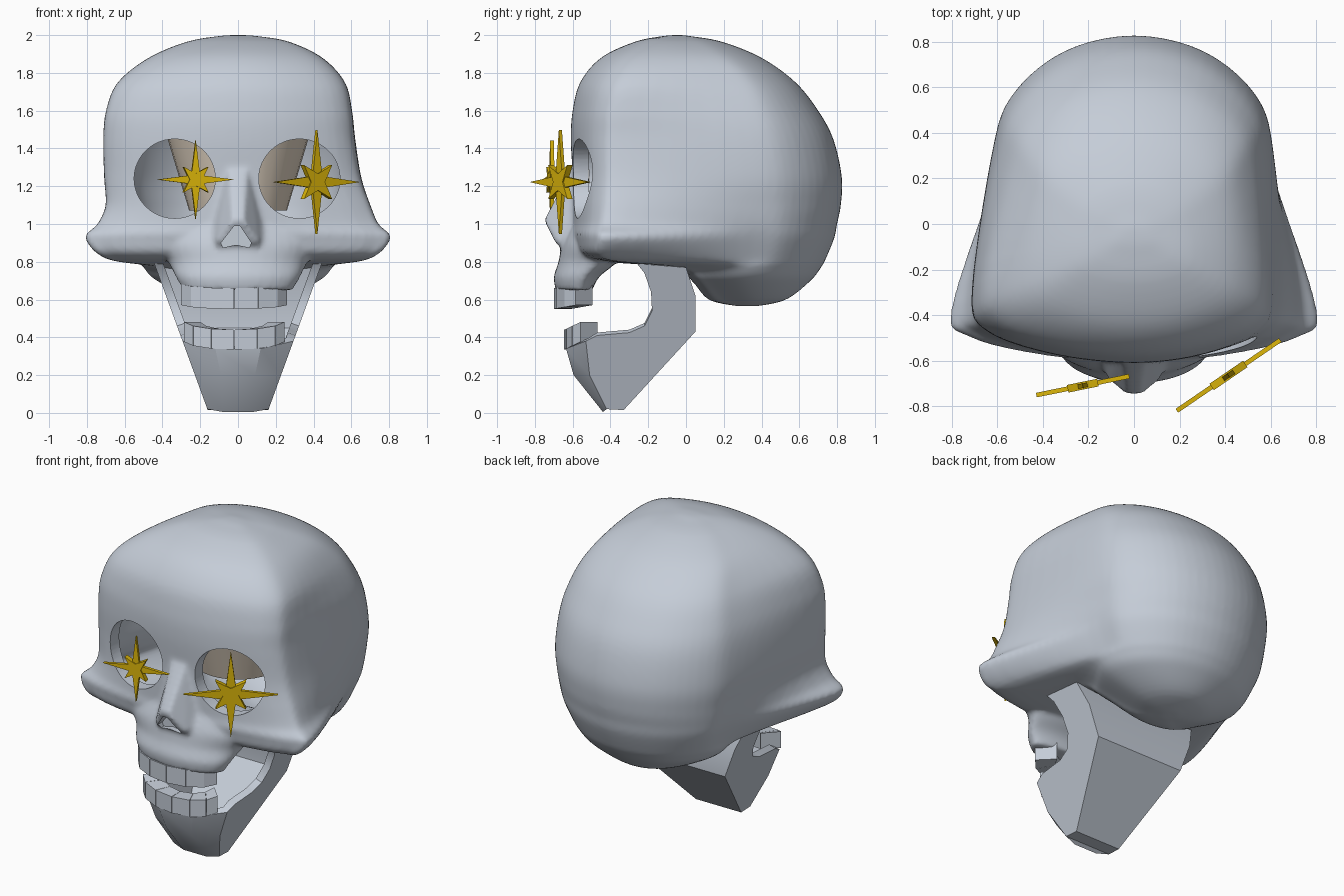
import bpy, bmesh, math
from mathutils import Vector, Matrix

cube = bpy.data.objects.get("Cube")
if cube:
    bpy.data.objects.remove(cube)


def material(name, rgb):
    m = bpy.data.materials.new(name)
    m.use_nodes = True
    m.diffuse_color = (*rgb, 1)
    m.node_tree.nodes["Principled BSDF"].inputs["Base Color"].default_value = (*rgb, 1)
    return m


BONE = material("blue grey bone", (0.56, 0.61, 0.685))
GOLD = material("gold", (0.72, 0.47, 0.003))
BEIGE = material("beige lining", (0.78, 0.68, 0.56))


def finish(bm, name, mat):
    bmesh.ops.remove_doubles(bm, verts=bm.verts, dist=0.0005)
    bmesh.ops.recalc_face_normals(bm, faces=bm.faces)
    me = bpy.data.meshes.new(name)
    bm.to_mesh(me)
    bm.free()
    ob = bpy.data.objects.new(name, me)
    bpy.context.collection.objects.link(ob)
    me.materials.append(mat)
    return ob


def select(ob):
    bpy.ops.object.select_all(action='DESELECT')
    ob.select_set(True)
    bpy.context.view_layer.objects.active = ob


def modify(ob, kind, **settings):
    mod = ob.modifiers.new(kind.lower(), kind)
    for key, value in settings.items():
        setattr(mod, key, value)
    select(ob)
    bpy.ops.object.modifier_apply(modifier=mod.name)


def smooth(ob, degrees):
    select(ob)
    bpy.ops.object.shade_smooth_by_angle(angle=math.radians(degrees))


def cut(ob, cutter):
    modify(ob, 'BOOLEAN', operation='DIFFERENCE', object=cutter, solver='EXACT')
    bpy.data.objects.remove(cutter)


def spline(pts, n, closed):
    """Catmull-Rom curve through the points."""
    count, out = len(pts), []
    for i in range(count if closed else count - 1):
        pick = [pts[j % count] if closed else pts[min(max(j, 0), count - 1)]
                for j in range(i - 1, i + 3)]
        a, b, c, d = pick
        for s in range(n):
            t = s / n
            out.append(0.5 * (2 * b + (c - a) * t + (2 * a - 5 * b + 4 * c - d) * t * t
                              + (3 * b - a - 3 * c + d) * t ** 3))
    return out if closed else out + [pts[-1]]


def loft(bm, rings, around, along):
    dense = [spline(r, around, True) for r in rings]
    columns = [spline(list(c), along, False) for c in zip(*dense)]
    cols = [[bm.verts.new(p) for p in c] for c in columns]
    for a, b in zip(cols, cols[1:] + cols[:1]):
        for i in range(len(a) - 1):
            bm.faces.new((a[i], b[i], b[i + 1], a[i + 1]))
    for end in (0, -1):
        bm.faces.new([c[end] for c in cols])
    bmesh.ops.remove_doubles(bm, verts=bm.verts, dist=0.0005)


def prism(bm, outline, depth):
    """Flat outline in x and z, extruded along y and centred on it."""
    face = bm.faces.new([bm.verts.new((x, -depth / 2, z)) for x, z in outline])
    new = bmesh.ops.extrude_face_region(bm, geom=[face])["geom"]
    bmesh.ops.translate(bm, verts=[v for v in new if isinstance(v, bmesh.types.BMVert)],
                        vec=(0, depth, 0))


# Cranium rings: height, front y, cheek half width, cheek y, side half width, side y, back y
RINGS = [
    (0.565, 0.27, 0.03, 0.30, 0.05, 0.32, 0.38),
    (0.60, 0.12, 0.16, 0.20, 0.22, 0.33, 0.53),
    (0.70, 0.03, 0.34, 0.11, 0.43, 0.30, 0.66),
    (0.77, -0.08, 0.42, 0.02, 0.50, 0.29, 0.715),
    (0.815, -0.52, 0.69, -0.35, 0.53, 0.28, 0.74),
    (0.925, -0.60, 0.80, -0.36, 0.58, 0.28, 0.785),
    (1.0, -0.60, 0.74, -0.34, 0.595, 0.29, 0.80),
    (1.10, -0.60, 0.70, -0.32, 0.605, 0.30, 0.82),
    (1.25, -0.60, 0.68, -0.30, 0.62, 0.30, 0.825),
    (1.45, -0.61, 0.665, -0.29, 0.61, 0.28, 0.78),
    (1.60, -0.60, 0.65, -0.28, 0.58, 0.25, 0.70),
    (1.75, -0.56, 0.60, -0.24, 0.52, 0.20, 0.58),
    (1.88, -0.45, 0.46, -0.18, 0.42, 0.10, 0.40),
    (1.965, -0.27, 0.27, -0.12, 0.25, 0.0, 0.19),
    (1.995, -0.12, 0.10, -0.07, 0.09, -0.04, 0.02),
    (2.0, -0.06, 0.02, -0.05, 0.02, -0.04, -0.02),
]


def cranium_mesh():
    rings = []
    for z, yf, xc, yc, xm, ym, yb in RINGS:
        skew = 0.048 * max(0, 1 - ((z - 1.52) / 0.42) ** 2)
        half = [(xc * 0.5, yf + (yc - yf) * 0.12), (xc * 0.91, yf + (yc - yf) * 0.45), (xc, yc), (xm, ym)]
        half += [(xm * math.cos(a), ym + (yb - ym) * math.sin(a)) for a in (0.52, 1.05)]
        wide = [skew * k for k in (0.5, 1, 1, 0.2, 0, 0)]
        right = [Vector((x - s, y, z)) for (x, y), s in zip(half, wide)]
        left = [Vector((-x - s, y, z)) for (x, y), s in zip(half, wide)]
        rings.append([Vector((0, yf, z))] + right + [Vector((0, yb, z))] + left[::-1])
    bm = bmesh.new()
    loft(bm, rings, 5, 6)
    return bm


bm = cranium_mesh()

# Upper jaw: height, half width, front y, middle y
jaw_rings = []
for z, w, yf, ym in [(0.65, 0.29, -0.69, -0.56), (0.72, 0.33, -0.70, -0.54), (0.80, 0.37, -0.675, -0.47),
                     (0.90, 0.42, -0.655, -0.45), (1.02, 0.36, -0.60, -0.45)]:
    jaw_rings.append([Vector((w * math.sin(a), ym + (yf - ym) * math.cos(a) * (1 if math.cos(a) > 0 else 0.5), z))
                      for a in [i * math.tau / 12 for i in range(12)]])
part = bmesh.new()
loft(part, jaw_rings, 3, 4)
tmp = bpy.data.meshes.new("tmp")
part.to_mesh(tmp)
part.free()
bm.from_mesh(tmp)
bpy.data.meshes.remove(tmp)

# Nose bridge as a hull of a few points
tips = []
for s in (-1, 1):
    for x, y, z in [(0.05, -0.58, 1.34), (0.07, -0.56, 1.2), (0.03, -0.75, 1.02),
                    (0.11, -0.69, 0.90), (0.16, -0.56, 0.98), (0.1, -0.6, 0.84)]:
        tips.append(bm.verts.new((s * x, y, z)))
bmesh.ops.convex_hull(bm, input=tips)

skull = finish(bm, "skull", BONE)
modify(skull, 'REMESH', mode='VOXEL', voxel_size=0.016)
modify(skull, 'SMOOTH', factor=0.5, iterations=4)

# Hollow brain case, thickest behind the face
bm = cranium_mesh()
centre = Vector((0, 0.4, 1.25))
bmesh.ops.transform(bm, matrix=Matrix.Translation(centre) @ Matrix.Scale(0.92, 4)
                    @ Matrix.Translation(-centre), verts=bm.verts)
cut(skull, finish(bm, "cavity_cutter", BONE))

# Eye sockets and nose opening
for x in (-0.335, 0.325):
    ring = [(x + 0.215 * math.cos(i * math.tau / 48), 1.24 + 0.21 * math.sin(i * math.tau / 48))
            for i in range(48)]
    bm = bmesh.new()
    prism(bm, ring, 0.6)
    bmesh.ops.translate(bm, verts=bm.verts, vec=(0, -0.65, 0))
    cut(skull, finish(bm, "eye_cutter", BONE))
bm = bmesh.new()
prism(bm, [(-0.02, 0.99), (-0.09, 0.90), (-0.08, 0.875), (-0.01, 0.89), (0.06, 0.875), (0.07, 0.90), (0.01, 0.99)], 0.3)
bmesh.ops.translate(bm, verts=bm.verts, vec=(0, -0.79, 0))
cut(skull, finish(bm, "nose_cutter", BONE))
smooth(skull, 40)

# Lower jaw: side outline in y and z, leaning outward with height
SIDE = [(-0.53, 0.38), (-0.47, 0.41), (-0.30, 0.425), (-0.22, 0.46), (-0.18, 0.54), (-0.185, 0.64),
        (-0.22, 0.74), (-0.26, 0.79), (0.0, 0.77), (0.05, 0.62), (0.05, 0.43),
        (-0.33, 0.015), (-0.42, 0.02), (-0.51, 0.2)]
bm = bmesh.new()
sides = []
for s in (-1, 1):
    verts = [bm.verts.new((s * (0.155 + 0.365 * z), y, z)) for y, z in SIDE]
    bm.faces.new(verts)
    sides.append(verts)
left, right = sides
for i in (8, 9, 10, 11):
    bm.faces.new((left[i], left[i + 1], right[i + 1], right[i]))
chin = [bm.verts.new((s * w, y, z)) for y, z, w in [(-0.635, 0.34, 0.12), (-0.595, 0.2, 0.09), (-0.44, 0.005, 0.08)]
        for s in (-1, 1)]
front = [[left[0], chin[0], chin[1], right[0]], [left[13], chin[2], chin[3], right[13]],
         [left[12], chin[4], chin[5], right[12]]]
for a, b in zip(front, front[1:]):
    for i in range(3):
        bm.faces.new((a[i], a[i + 1], b[i + 1], b[i]))
bm.faces.new(front[2])
jaw = finish(bm, "lower_jaw", BONE)
modify(jaw, 'SOLIDIFY', thickness=0.045, offset=-1)
smooth(jaw, 30)


# Teeth rows: wedge blocks along an arc, rising toward the back
def teeth(name, z0, z1, front_y, back_y, width, rise):
    bm = bmesh.new()
    count = 6
    for k in range(count):
        quads = []
        for z in (z0, z1):
            for edge, scale in [(0.01, 1), (0.99, 1), (0.99, 0.68), (0.01, 0.68)]:
                a = -1.4 + 2.8 * (k + edge) / count
                lift = rise * (1 - math.cos(a))
                y = back_y + (front_y - back_y) * math.cos(a)
                y += 0.09 * (1 - scale) / 0.32
                quads.append(bm.verts.new((-0.02 + width * scale * math.sin(a), y, z + lift)))
        for f in [(0, 1, 2, 3), (4, 5, 6, 7)] + [(i, (i + 1) % 4, (i + 1) % 4 + 4, i + 4) for i in range(4)]:
            bm.faces.new([quads[i] for i in f])
    finish(bm, name, BONE)


teeth("upper_teeth", 0.55, 0.66, -0.70, -0.56, 0.285, 0.025)
teeth("lower_teeth", 0.335, 0.44, -0.645, -0.54, 0.27, 0.05)

# Flared lining inside the brain case
bm = bmesh.new()
bmesh.ops.create_cone(bm, cap_ends=False, segments=32, radius1=0.23, radius2=0.38, depth=0.5,
                      matrix=Matrix.Translation((0, 0, 1.33)))
lining = finish(bm, "inner_lining", BEIGE)
modify(lining, 'SOLIDIFY', thickness=0.03, offset=-1)
smooth(lining, 40)

# Stars in front of the eyes: four long thin rays and four short diagonal ones
for name, spot, size, turn in [("right_star", (-0.225, -0.71, 1.235), 0.208, 0.2),
                               ("left_star", (0.415, -0.665, 1.222), 0.275, 0.6)]:
    bm = bmesh.new()
    for reach, start, depth in [(1, 0, 0.02), (0.46, math.pi / 4, 0.034)]:
        outline = []
        for i in range(8):
            r = size * (0.16 if i % 2 else reach)
            a = start + i * math.tau / 8
            outline.append((r * math.cos(a), r * math.sin(a)))
        prism(bm, outline, depth)
    bmesh.ops.transform(bm, matrix=Matrix.Translation(spot) @ Matrix.Rotation(turn, 4, 'Z'), verts=bm.verts)
    finish(bm, name, GOLD)
